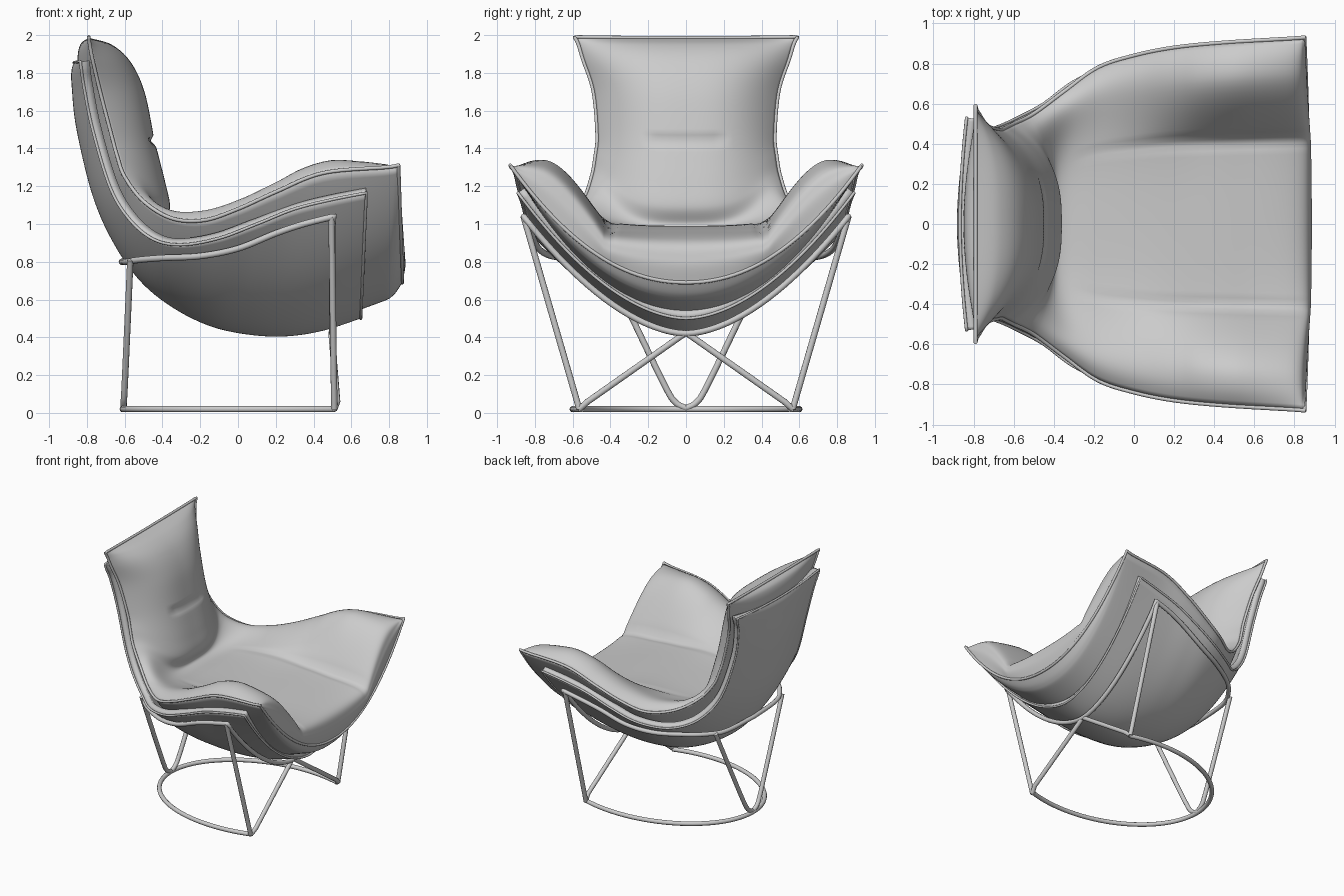
import bpy, bmesh, math

if "Cube" in bpy.data.objects:
    bpy.data.objects.remove(bpy.data.objects["Cube"])

N = 32      # half-width divisions
SUB = 8     # samples between profile rows


def spline(rows, sub=SUB):
    """Catmull-Rom through tuples of any length."""
    out = []
    for i in range(len(rows) - 1):
        a, b = rows[max(i - 1, 0)], rows[i]
        c, d = rows[i + 1], rows[min(i + 2, len(rows) - 1)]
        for k in range(sub):
            t = k / sub
            out.append(tuple(q + .5 * t * (r - p + t * (2*p - 5*q + 4*r - s + t * (3*(q - r) + s - p)))
                             for p, q, r, s in zip(a, b, c, d)))
    return out + [tuple(rows[-1])]


def clamp(v):
    return max(0.0, min(1.0, v))


def add_grid(bm, grid, flip=False):
    vs = [[bm.verts.new(p) for p in row] for row in grid]
    for r in range(len(vs) - 1):
        for c in range(len(vs[0]) - 1):
            q = [vs[r][c], vs[r+1][c], vs[r+1][c+1], vs[r][c+1]]
            bm.faces.new(q[::-1] if flip else q)


def finish(name, bm):
    me = bpy.data.meshes.new(name)
    bm.to_mesh(me)
    bm.free()
    for p in me.polygons:
        p.use_smooth = True
    ob = bpy.data.objects.new(name, me)
    bpy.context.collection.objects.link(ob)
    return ob


def tube(name, pts, radius, closed=False):
    cu = bpy.data.curves.new(name, 'CURVE')
    cu.dimensions = '3D'
    cu.bevel_depth = radius
    cu.bevel_resolution = 3
    cu.use_fill_caps = True
    sp = cu.splines.new('POLY')
    sp.points.add(len(pts) - 1)
    for p, co in zip(sp.points, pts):
        p.co = (*co, 1)
    sp.use_cyclic_u = closed
    sp.use_smooth = True
    ob = bpy.data.objects.new(name, cu)
    bpy.context.collection.objects.link(ob)
    bpy.ops.object.select_all(action='DESELECT')
    ob.select_set(True)
    bpy.context.view_layer.objects.active = ob
    bpy.ops.object.convert(target='MESH')
    return ob


def mirror(pts):
    return [(x, -y, z) for x, y, z in pts]


US = [i / N for i in range(-N, N + 1)]


def border(g):
    return g[0] + [r[-1] for r in g[1:-1]] + g[-1][::-1] + [r[0] for r in g[-2:0:-1]]


def sheet_row(ex, ey, ez, cx, cz, power):
    return [(cx + (ex - cx) * abs(u)**power, ey * u, cz + (ez - cz) * abs(u)**power) for u in US]


# Cushion profile, front edge to top: rim x,y,z | underside centre x,z | top centre x,z
cushion_rows = [
    (.85, .93, 1.31, .87, .69, .87, .69),
    (.845, .93, 1.31, .82, .62, .885, .81),
    (.78, .925, 1.30, .74, .58, .82, .915),
    (.45, .905, 1.27, .45, .485, .5, .965),
    (.20, .88, 1.17, .20, .455, .2, .985),
    (.00, .84, 1.08, .00, .47, .0, .99),
    (-.18, .78, 1.02, -.18, .52, -.2, .985),
    (-.35, .66, 1.03, -.37, .62, -.34, .975),
    (-.50, .55, 1.12, -.55, .79, -.39, 1.0),
    (-.60, .50, 1.25, -.67, 1.04, -.36, 1.09),
    (-.64, .48, 1.36, -.74, 1.22, -.385, 1.22),
    (-.67, .47, 1.47, -.80, 1.43, -.44, 1.44),
    (-.73, .49, 1.70, -.84, 1.68, -.495, 1.70),
    (-.77, .545, 1.87, -.85, 1.86, -.57, 1.86),
    (-.785, .57, 1.95, -.835, 1.95, -.67, 1.95),
    (-.79, .59, 1.99, -.79, 1.985, -.79, 1.985),
]
upper, lower = [], []
for i, (ex, ey, ez, lx, lz, ux, uz) in enumerate(spline(cushion_rows)):
    lower.append(sheet_row(ex, ey, ez, lx, lz, 2.1))
    start = clamp(i / SUB)
    soft = clamp(i / SUB / 2.8)                  # rounds the wings off at the front
    arm = clamp((ex + .3) / .6) * soft           # how strongly the wings fold up
    puff = .06 * soft * clamp((ex + .72) / .2)   # padding roll along the wing
    row = []
    for u in US:
        a = abs(u)
        fold = math.sin(math.pi / 2 * clamp(1.45 * (a - .45) / .55))
        f = arm * fold + (1 - arm) * a**(2.1 + .7 * start * clamp(-ex * 2))
        dent = .02 * arm * math.exp(-((a - .46) / .025)**2)
        # short crease across the backrest
        tuck = .022 * math.exp(-((uz - 1.44) / .018)**2) * clamp((.5 - a) * 6) if ex < -.5 else 0
        row.append((ux + (ex - ux) * f - tuck, ey * u,
                    uz + (ez - uz) * f + puff * math.sin(math.pi * a**4) - dent))
    upper.append(row)

bm = bmesh.new()
add_grid(bm, lower)
add_grid(bm, upper, True)
bmesh.ops.remove_doubles(bm, verts=bm.verts, dist=.0005)
finish("cushion", bm)
tube("cushion_piping", border(lower), .01, True)

# Outer shell: rim x,y,z | centre x,z
shell_rows = [
    (.68, .89, 1.165, .65, .50),
    (.50, .875, 1.13, .45, .435),
    (.30, .86, 1.08, .25, .405),
    (.10, .84, 1.00, .05, .415),
    (-.10, .80, .925, -.15, .46),
    (-.30, .71, .89, -.35, .56),
    (-.45, .60, .92, -.52, .70),
    (-.58, .53, 1.03, -.66, .90),
    (-.68, .485, 1.20, -.77, 1.15),
    (-.77, .46, 1.50, -.855, 1.50),
    (-.815, .485, 1.72, -.88, 1.72),
    (-.83, .52, 1.82, -.882, 1.81),
    (-.835, .53, 1.86, -.868, 1.855),
]
shell_grid = [sheet_row(*r, 1.8) for r in spline(shell_rows)]
bm = bmesh.new()
add_grid(bm, shell_grid)
shell = finish("outer_shell", bm)
sol = shell.modifiers.new("thickness", 'SOLIDIFY')
sol.thickness = .05
sol.offset = -1
bpy.context.view_layer.objects.active = shell
shell.select_set(True)
bpy.ops.object.shade_smooth_by_angle(angle=math.radians(40))
tube("shell_piping", border(shell_grid), .008, True)

# Frame hoop that carries the shell
R = .017
side = spline([(.51, .86, 1.04), (.35, .845, 1.0), (.2, .82, .95), (0, .78, .87), (-.2, .71, .83),
               (-.4, .59, .82), (-.52, .47, .81), (-.59, .32, .80), (-.615, 0, .80)])
front = [(.5, .86 * k / 20, .42 + .62 * (k / 20)**1.75) for k in range(20)]
half = front + side
tube("frame_hoop", half + mirror(half)[-2:0:-1], R, True)

# Floor ring, open at the front
a0 = math.acos(.31 / .81)
ring = []
for k in range(65):
    t = a0 + (2 * math.pi - 2 * a0) * k / 64
    ring.append((.2 + .81 * math.cos(t), .6 * math.sin(t), .02))
tube("floor_ring", ring, R)

# Front legs and crossing braces
foot = (.51, .565, .02)
for s, label in ((1, "left"), (-1, "right")):
    f = (foot[0], s * foot[1], foot[2])
    tube("front_leg_" + label, [(.495, s * .86, 1.04), f], R)
    tube("front_brace_" + label, [(.495, 0, .425), (.525, s * .52, .06), f], R)

# Back leg, one bent tube
leg = spline([(-.57, .43, .81), (-.585, .27, .47), (-.6, .11, .14), (-.605, .055, .055), (-.605, 0, .025)])
tube("back_leg", leg + mirror(leg)[-2::-1], R)
